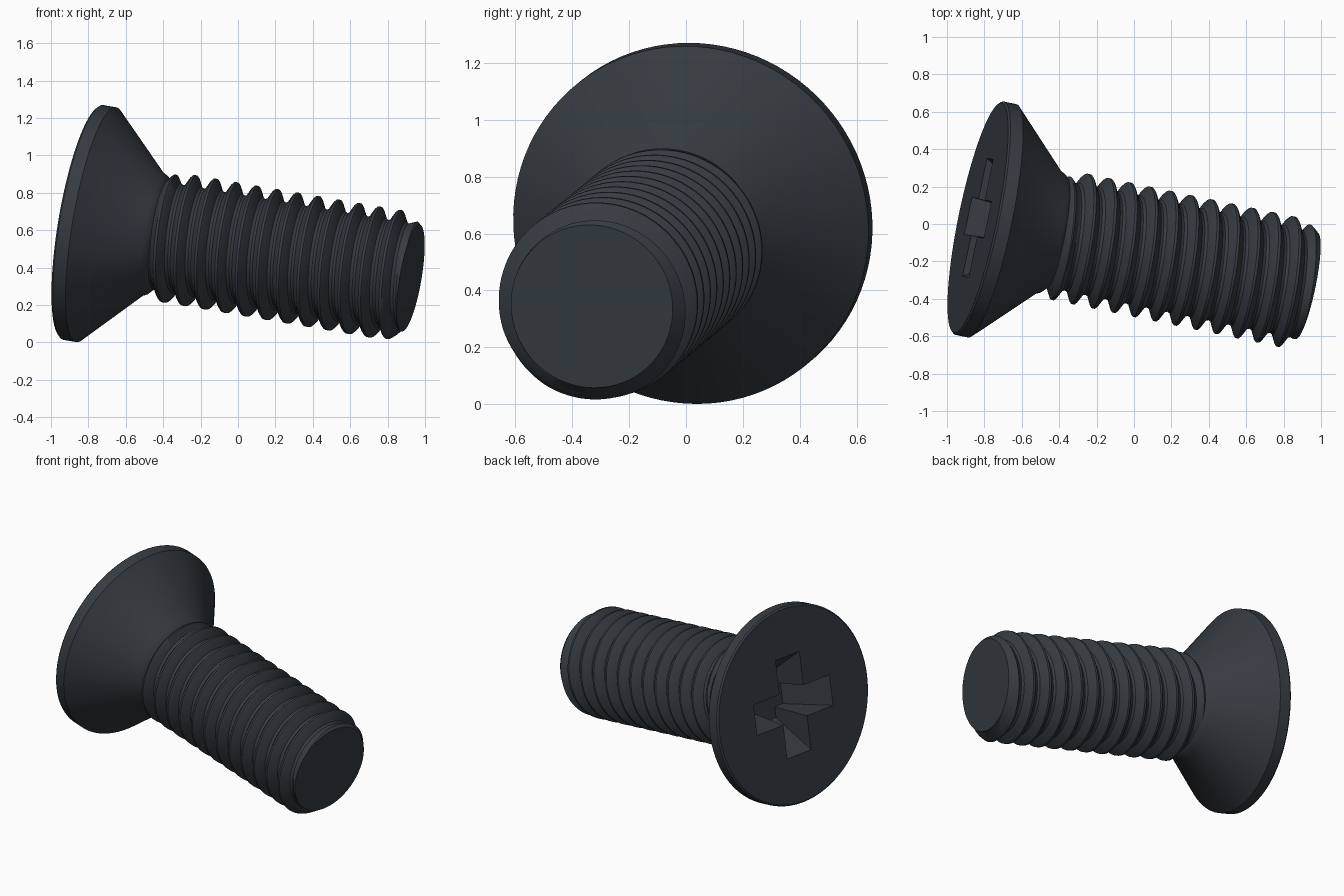
import bpy, bmesh, math
from mathutils import Vector, Matrix

cube = bpy.data.objects.get("Cube")
if cube:
    bpy.data.objects.remove(cube)

# Screw frame: local z runs from the head face to the tip
axis = Vector((1, -0.207, -0.17)).normalized()
up = (Vector((0, 0, 1)) - axis * axis.z).normalized()
side = up.cross(axis)
FRAME = Matrix.Translation((-0.835, 0.033, 0.643)) @ Matrix((side, up, axis)).transposed().to_4x4()

LENGTH, PITCH, PHASE, SEGMENTS = 1.82, 0.1135, 0.0875, 96
ROOT, CREST, TIP = 0.286, 0.35, 0.29

# Material
steel = bpy.data.materials.new("dark_steel")
steel.use_nodes = True
color = (0.036, 0.044, 0.053, 1)
steel.diffuse_color = color
steel.node_tree.nodes["Principled BSDF"].inputs["Base Color"].default_value = color


def make_object(name, bm):
    bmesh.ops.remove_doubles(bm, verts=bm.verts, dist=0.0002)
    bmesh.ops.recalc_face_normals(bm, faces=bm.faces)
    mesh = bpy.data.meshes.new(name)
    bm.to_mesh(mesh)
    bm.free()
    mesh.materials.append(steel)
    obj = bpy.data.objects.new(name, mesh)
    bpy.context.collection.objects.link(obj)
    obj.matrix_world = FRAME
    return obj


def activate(obj):
    bpy.ops.object.select_all(action="DESELECT")
    obj.select_set(True)
    bpy.context.view_layer.objects.active = obj


def grid_surface(rows, point):
    """Tube with one ring per row; point(row, turn) gives radius and height."""
    bm = bmesh.new()
    rings = []
    for row in rows:
        ring = []
        for i in range(SEGMENTS + 1):
            turn = i / SEGMENTS
            r, z = point(row, turn)
            a = turn * math.tau
            ring.append(bm.verts.new((r * math.cos(a), r * math.sin(a), z)))
        rings.append(ring)
    for low, high in zip(rings, rings[1:]):
        for i in range(SEGMENTS):
            bm.faces.new((low[i], low[i + 1], high[i + 1], high[i]))
    bmesh.ops.remove_doubles(bm, verts=bm.verts, dist=0.0002)
    bmesh.ops.holes_fill(bm, edges=[e for e in bm.edges if e.is_boundary], sides=0)
    return bm


# Countersunk head, with a short neck fairing into the shank
head_profile = [(0.627, 0), (0.637, 0.01), (0.637, 0.08), (0.337, 0.385),
                (0.325, 0.41), (0.3, 0.435), (0.28, 0.45)]
head = make_object("countersunk_head", grid_surface(head_profile, lambda row, turn: row))


# Cross recess: two tapered slots cut into the head
def slot(long_x):
    bm = bmesh.new()
    bmesh.ops.create_cube(bm, size=2)
    for v in bm.verts:
        deep = v.co.z > 0
        long, wide = (0.15, 0.08) if deep else (0.335, 0.102)
        sx, sy = (long, wide) if long_x else (wide, long)
        v.co = (v.co.x * sx, v.co.y * sy, 0.27 if deep else -0.02)
    cutter = make_object("recess_cutter", bm)
    cutter.hide_render = True
    return cutter


for long_x in (True, False):
    cutter = slot(long_x)
    cut = head.modifiers.new("recess", "BOOLEAN")
    cut.operation, cut.solver, cut.object = "DIFFERENCE", "EXACT", cutter
    activate(head)
    bpy.ops.object.modifier_apply(modifier=cut.name)
    bpy.data.objects.remove(cutter)

# Threaded shank: a right-handed helical thread with run-in and tip chamfer
thread = [(-0.36, 0.293), (-0.13, 0.341), (-0.06, CREST), (0.06, CREST),
          (0.13, 0.341), (0.36, 0.293), (0.5, ROOT)]
START = 0.37
rows = [(k + f, r) for k in range(1, 18) for f, r in thread]


def thread_point(row, turn):
    z = PHASE + PITCH * (row[0] + turn)
    z = min(max(z, START), LENGTH)
    fade = min(max((z - 0.4) / 0.08, 0), 1)
    chamfer = TIP + (LENGTH - z) * 0.8
    return min(ROOT + (row[1] - ROOT) * fade, chamfer), z


def end_safe_point(row, turn):
    r, z = thread_point(row, turn)
    # Both ends close on plain circles
    if z >= LENGTH:
        r = TIP
    elif z <= START:
        r = ROOT
    return r, z


shank = make_object("threaded_shank", grid_surface(rows, end_safe_point))

for obj in (head, shank):
    activate(obj)
    bpy.ops.object.shade_smooth_by_angle(angle=math.radians(32))
